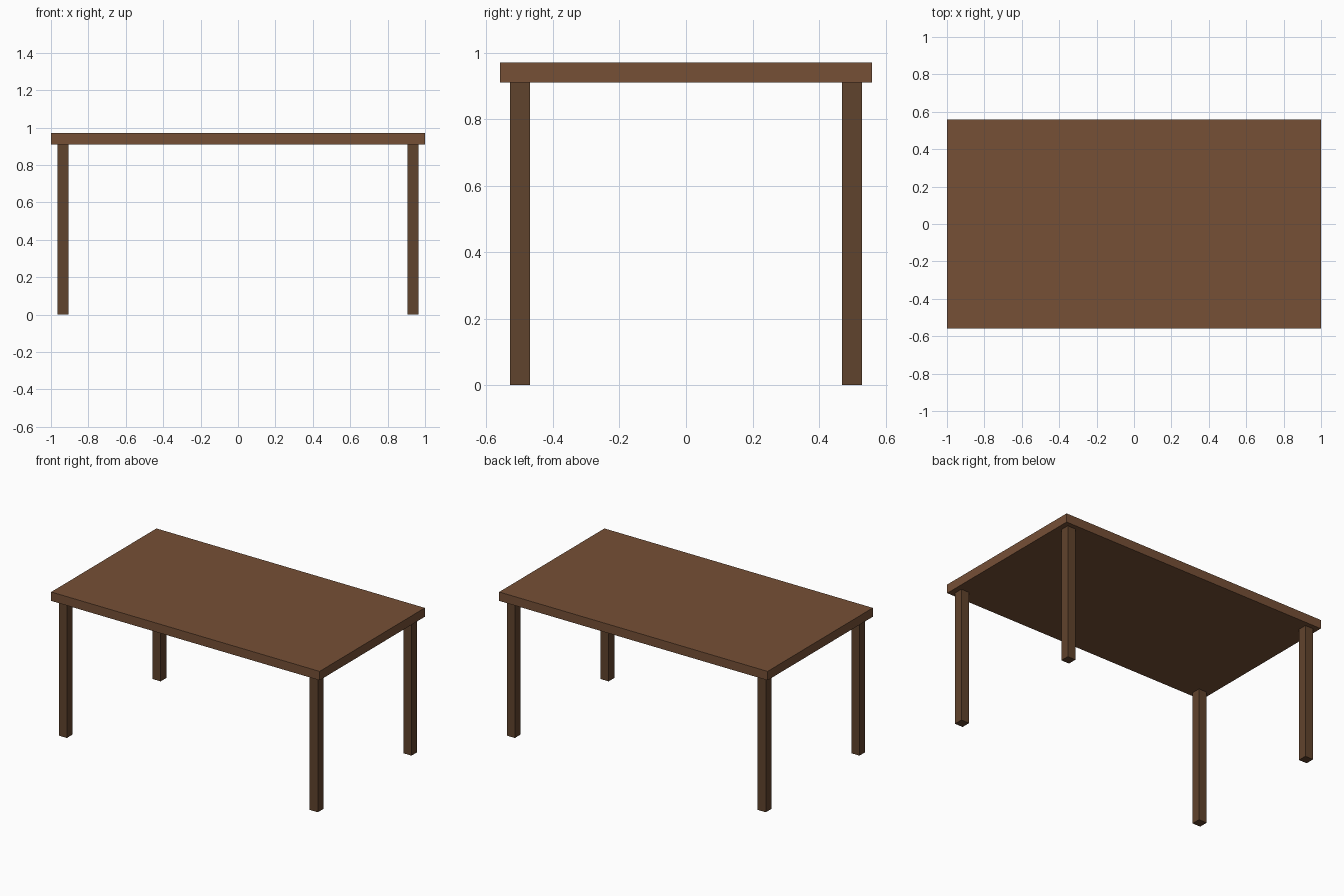
import bpy

if "Cube" in bpy.data.objects:
    bpy.data.objects.remove(bpy.data.objects["Cube"])


def material(name, color):
    mat = bpy.data.materials.new(name)
    mat.diffuse_color = (*color, 1)
    mat.use_nodes = True
    mat.node_tree.nodes["Principled BSDF"].inputs["Base Color"].default_value = mat.diffuse_color
    return mat


def box(name, center, size, mat):
    bpy.ops.mesh.primitive_cube_add(size=1, location=center)
    obj = bpy.context.object
    obj.name = name
    obj.scale = size
    bpy.ops.object.transform_apply(location=False, rotation=False, scale=True)
    obj.data.materials.append(mat)
    return obj


top_wood = material("top_wood", (0.18, 0.08, 0.037))
leg_wood = material("leg_wood", (0.118, 0.056, 0.026))

LEG_HEIGHT, TOP_THICKNESS, LEG_WIDTH = 0.91, 0.06, 0.06

# Table top slab
box("table_top", (0, 0, LEG_HEIGHT + TOP_THICKNESS / 2),
    (2.0, 1.12, TOP_THICKNESS), top_wood)

# Four square legs set in slightly from the corners
for x_name, x in (("left", -0.935), ("right", 0.935)):
    for y_name, y in (("front", -0.499), ("back", 0.499)):
        box(f"{y_name}_{x_name}_leg", (x, y, LEG_HEIGHT / 2),
            (LEG_WIDTH, LEG_WIDTH, LEG_HEIGHT), leg_wood)
